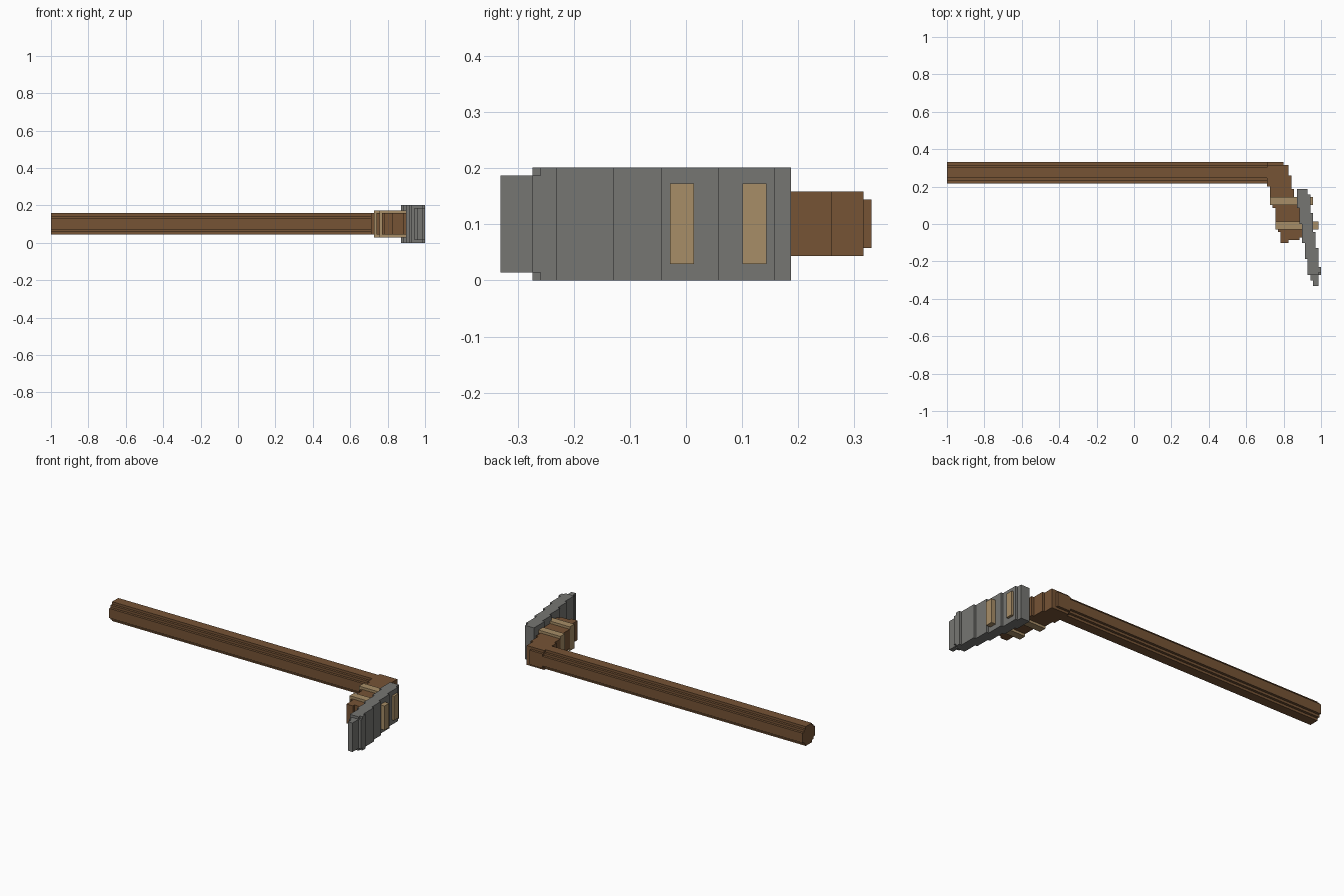
import bpy, bmesh
from mathutils import Vector

if "Cube" in bpy.data.objects:
    bpy.data.objects.remove(bpy.data.objects["Cube"])

U = 2 / 139           # size of one block step
RIGHT = 69.5          # x is counted in steps back from the right end


def material(name, rgb):
    m = bpy.data.materials.new(name)
    m.diffuse_color = (*rgb, 1)
    m.use_nodes = True
    m.node_tree.nodes["Principled BSDF"].inputs["Base Color"].default_value = m.diffuse_color
    return m


WOOD = material("brown wood", (0.18, 0.087, 0.036))
STONE = material("grey stone", (0.18, 0.18, 0.17))
CORD = material("tan cord", (0.39, 0.27, 0.135))


def prism(name, outline, lo, hi, mat, axis="z"):
    """Extrude a flat outline: (x, y) along z, or (y, z) along x."""
    bm = bmesh.new()
    if axis == "z":
        pts = [(x + RIGHT, y, lo) for x, y in outline]
        move = Vector((0, 0, hi - lo))
    else:
        pts = [(lo + RIGHT, y, z) for y, z in outline]
        move = Vector((hi - lo, 0, 0))
    face = bm.faces.new([bm.verts.new(Vector(p) * U) for p in pts])
    ext = bmesh.ops.extrude_face_region(bm, geom=[face])
    bmesh.ops.translate(bm, vec=move * U,
                        verts=[g for g in ext["geom"] if isinstance(g, bmesh.types.BMVert)])
    bmesh.ops.recalc_face_normals(bm, faces=bm.faces)
    me = bpy.data.meshes.new(name)
    bm.to_mesh(me)
    bm.free()
    me.materials.append(mat)
    ob = bpy.data.objects.new(name, me)
    bpy.context.collection.objects.link(ob)
    return ob


def stairs(steps, end):
    """Stepped edge running down y; each step is (start y, x)."""
    pts = []
    for i, (y, x) in enumerate(steps):
        y2 = steps[i + 1][0] if i + 1 < len(steps) else end
        pts += [(x, y), (x, y2)]
    return pts


def box(x0, x1, y0, y1):
    return [(x0, y0), (x1, y0), (x1, y1), (x0, y1)]


# handle: stepped octagon section
quarter = [(4, 2), (3, 2), (3, 3), (2, 3), (2, 4)]
section = (quarter + [(-a, b) for a, b in reversed(quarter)]
           + [(-a, -b) for a, b in quarter] + [(a, -b) for a, b in reversed(quarter)])
prism("handle", [(a + 19, b + 7) for a, b in section], -139, -18, WOOD, "x")

# elbow: bent foot that carries the blade
outer = stairs([(22, -12), (18, -11), (13, -10), (10, -9), (6, -8), (0, -7)], -5)
toe = [(-8, -5), (-8, -6), (-12, -6), (-12, -7)]
inner = stairs([(22, -20), (14, -19), (10, -18), (6, -17), (1, -16), (-3, -15)], -7)
prism("elbow", outer + toe + inner[::-1], 3, 11, WOOD)
prism("elbow_back", box(-20, -14, 20, 23), 4, 10, WOOD)

# stone blade, leaning in steps, with a narrower cutting tip
front = stairs([(13, -5), (11, -4), (4, -3), (-3, -2), (-9, -1), (-16, 0), (-18, -1)], -19)
back = stairs([(13, -9), (6, -8), (0, -7), (-7, -6), (-13, -5)], -19)
prism("blade", front + back[::-1], 0, 14, STONE)
front = stairs([(-18, 0), (-19, -1)], -23)
back = stairs([(-18, -4), (-21, -3)], -23)
prism("blade_tip", front + back[::-1], 1, 13, STONE)

# cord bindings around elbow and blade
for name, x0, x1, y0 in (("upper_binding", -19, -3, 7), ("lower_binding", -17, -1, -2)):
    prism(name, box(x0, x1, y0, y0 + 3), 2, 12, CORD)
